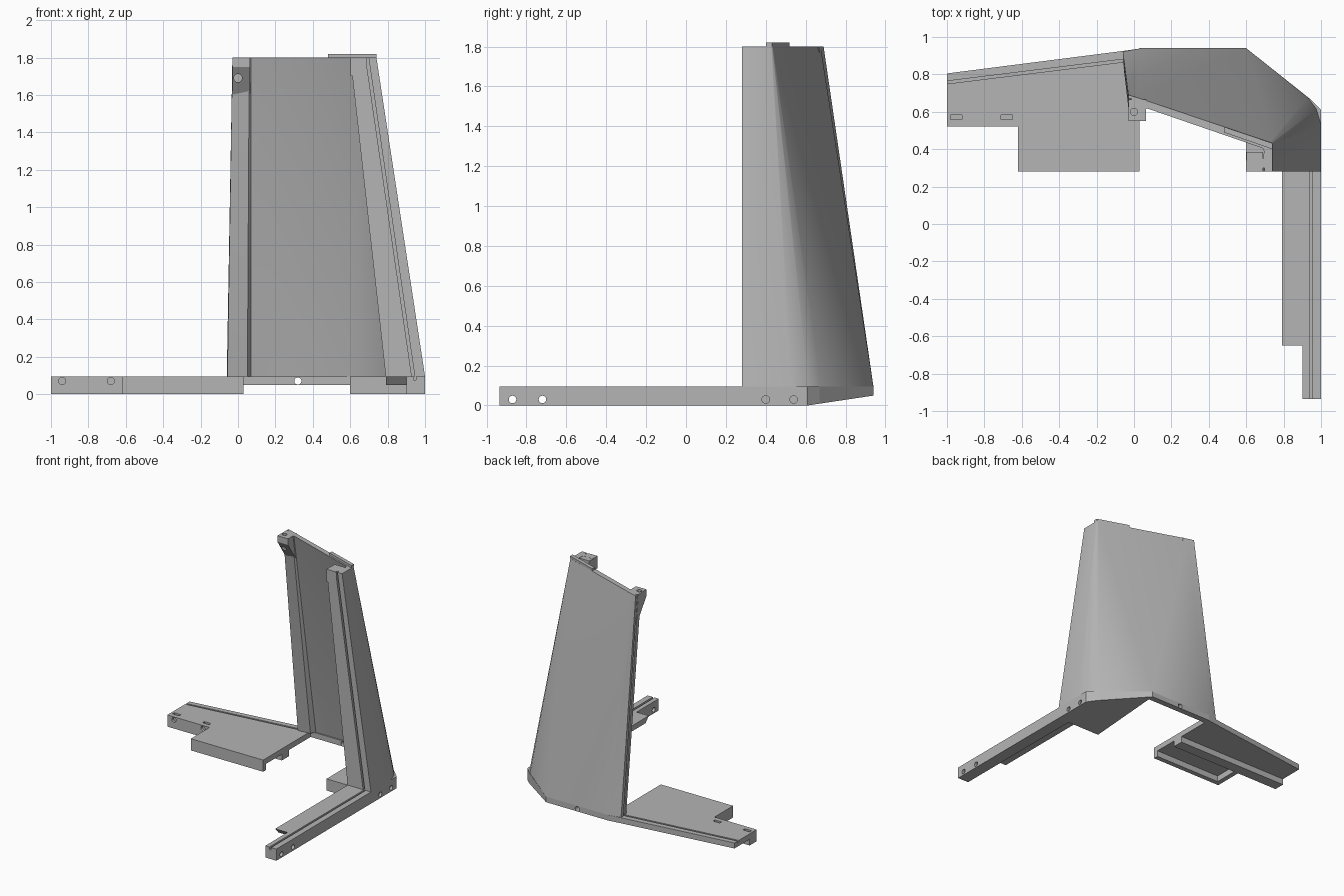
import bpy, bmesh, math
from mathutils import Vector

if "Cube" in bpy.data.objects:
    bpy.data.objects.remove(bpy.data.objects["Cube"], do_unlink=True)

grey = bpy.data.materials.new("plain_grey")
grey.diffuse_color = (0.46, 0.46, 0.46, 1)
grey.use_nodes = True
grey.node_tree.nodes["Principled BSDF"].inputs["Base Color"].default_value = (0.46, 0.46, 0.46, 1)


def finish(name, bm):
    bmesh.ops.recalc_face_normals(bm, faces=bm.faces)
    mesh = bpy.data.meshes.new(name)
    bm.to_mesh(mesh)
    bm.free()
    mesh.materials.append(grey)
    ob = bpy.data.objects.new(name, mesh)
    bpy.context.collection.objects.link(ob)
    return ob


def loft(name, low, high, z0, z1, flip_from=99):
    """Closed section 'low' at z0 joined to 'high' at z1; diagonals swap after flip_from."""
    bm = bmesh.new()
    b = [bm.verts.new((x, y, z0)) for x, y in low]
    t = [bm.verts.new((x, y, z1)) for x, y in high]
    n = len(b)
    for i in range(n):
        j = (i + 1) % n
        if i < flip_from:
            tris = (b[i], b[j], t[i]), (b[j], t[j], t[i])
        else:
            tris = (b[i], b[j], t[j]), (b[i], t[j], t[i])
        for tri in tris:
            bm.faces.new(tri)
    bm.faces.new(b[::-1])
    bm.faces.new(t)
    return finish(name, bm)


def prism(name, pts, lo, hi, axis="z", under=None):
    """Outline extruded along z (points x, y) or x (points y, z)."""
    bm = bmesh.new()
    place = (lambda p, h: Vector((p[0], p[1], h))) if axis == "z" else (lambda p, h: Vector((h, p[0], p[1])))
    b = [bm.verts.new(place(p, lo)) for p in pts]
    t = [bm.verts.new(place(p, hi)) for p in pts]
    if under:
        for v in b:
            v.co.z = under(v.co)
    n = len(pts)
    for i in range(n):
        j = (i + 1) % n
        bm.faces.new((b[i], b[j], t[j], t[i]))
    bm.faces.new(b[::-1])
    bm.faces.new(t)
    return finish(name, bm)


def box(name, x0, x1, y0, y1, z0, z1):
    return prism(name, [(x0, y0), (x1, y0), (x1, y1), (x0, y1)], z0, z1)


def rod(axis, center, length, radius=0.019):
    """Round cutter along an axis."""
    bm = bmesh.new()
    bmesh.ops.create_cone(bm, cap_ends=True, segments=20, radius1=radius, radius2=radius, depth=length)
    turn = {"x": Vector((1, 0, 0)), "y": Vector((0, 1, 0)), "z": Vector((0, 0, 1))}[axis]
    rot = turn.to_track_quat("Z", "Y").to_matrix().to_4x4()
    bmesh.ops.transform(bm, matrix=rot, verts=bm.verts)
    bmesh.ops.translate(bm, vec=center, verts=bm.verts)
    return finish("cutter", bm)


def cut(ob, *cutters):
    """Subtract the cutters and remove them."""
    bpy.context.view_layer.objects.active = ob
    for c in cutters:
        m = ob.modifiers.new("cut", "BOOLEAN")
        m.operation, m.solver, m.object = "DIFFERENCE", "EXACT", c
        bpy.ops.object.modifier_apply(modifier=m.name)
        bpy.data.objects.remove(c, do_unlink=True)


TOP, MID = 0.095, 0.05

# Tall tapering wall: outer skin, front flange, then inner skin and left rib
low = [(-.06, .92), (.04, .94), (.6, .94), (.93, .675), (.975, .615), (1, .53), (1, .28),
       (.79, .28), (.79, .34), (.94, .34), (.94, .52), (.89, .65), (.58, .9), (.07, .9),
       (.05, .86), (-.057, .85)]
high = [(-.03, .69), (.02, .675), (.73, .436), (.735, .434), (.738, .431), (.74, .426), (.74, .28),
        (.6, .28), (.6, .34), (.69, .34), (.695, .39), (.692, .4), (.688, .405), (.07, .618),
        (.06, .61), (-.03, .62)]
wall = loft("tapered_wall", low, high, TOP, 1.8, 7)
cut(wall,
    loft("cutter", [(.937, .2), (.953, .2), (.953, .3), (.937, .3)],
         [(.675, .2), (.691, .2), (.691, .3), (.675, .3)], 0.04, 1.85),
    loft("cutter", [(-.1, .875), (-.04, .88), (-.04, .895), (-.1, .89)],
         [(-.1, .645), (-.012, .65), (-.012, .665), (-.1, .66)], 0.04, 1.85))
for p in wall.data.polygons:
    p.use_smooth = True

# Rim details at the top of the wall
prism("top_lip", [(.48, .52), (.74, .432), (.74, .4), (.48, .49)], 1.8, 1.82)
left_bracket = prism("top_left_bracket", [(.55, 1.8), (.665, 1.8), (.69, 1.6), (.65, 1.6), (.55, 1.75)],
                     -.03, .065, "x")
cut(left_bracket, rod("z", (0, .6, 1.8), .06), rod("y", (0, .58, 1.69), .08, .022))
right_bracket = box("top_right_bracket", .601, .69, .281, .385, 1.7, 1.799)
cut(right_bracket, rod("z", (.65, .31, 1.8), .06),
    box("cutter", .62, .68, .2, .3, 1.74, 1.765))

# Corner base with a rising underside
slope = lambda co: max(0, (co.y - .61) * .15)
corner = prism("corner_base", [(.6, .28), (1, .28), (1, .61), (.94, .67), (.6, .94)], 0, TOP, "z", slope)
cut(corner, rod("x", (1, .4, .03), .04), rod("x", (1, .54, .03), .04))

# Thin sill below the wall
sill = box("wall_sill", .03, .6, .89, .94, MID, TOP)
cut(sill, rod("y", (.32, .9, .07), .3))

# Front-going arm: outer bar and thin inner shelf
bar = box("front_arm_bar", .9, 1, -.935, .28, 0, TOP)
cut(bar, box("cutter", .937, .953, -1, .3, .075, .12),
    rod("x", (.95, -.87, .03), .3), rod("x", (.95, -.72, .03), .3))
prism("front_arm_shelf", [(-.65, TOP), (.28, TOP), (.28, MID), (-.61, MID)], .79, .9, "x")

# Sideways arm: hollow plate, long strip and front lip
plate = prism("side_arm_plate", [(-1, .52), (-.62, .52), (-.62, .28), (.03, .28), (.03, .938),
                                 (-.06, .925), (-1, .805)], MID, TOP)
cut(plate, prism("cutter", [(-1.1, .737), (.0, .873), (.0, .888), (-1.1, .752)], .08, .12),
    *[box("cutter", x - .03, x + .03, .558, .582, .07, .12) for x in (-.95, -.68)],
    *[rod("y", (x, .52, .07), .04) for x in (-.94, -.68)])
box("side_arm_strip", -1, .03, .52, .61, 0, MID)
box("side_arm_lip", -.62, .03, .28, .32, 0, MID)
box("side_arm_end_rib", -.62, -.58, .32, .52, 0, MID)

# Smooth the wall while keeping its edges sharp
bpy.ops.object.select_all(action="DESELECT")
wall.select_set(True)
bpy.context.view_layer.objects.active = wall
bpy.ops.object.shade_smooth_by_angle(angle=math.radians(35))
